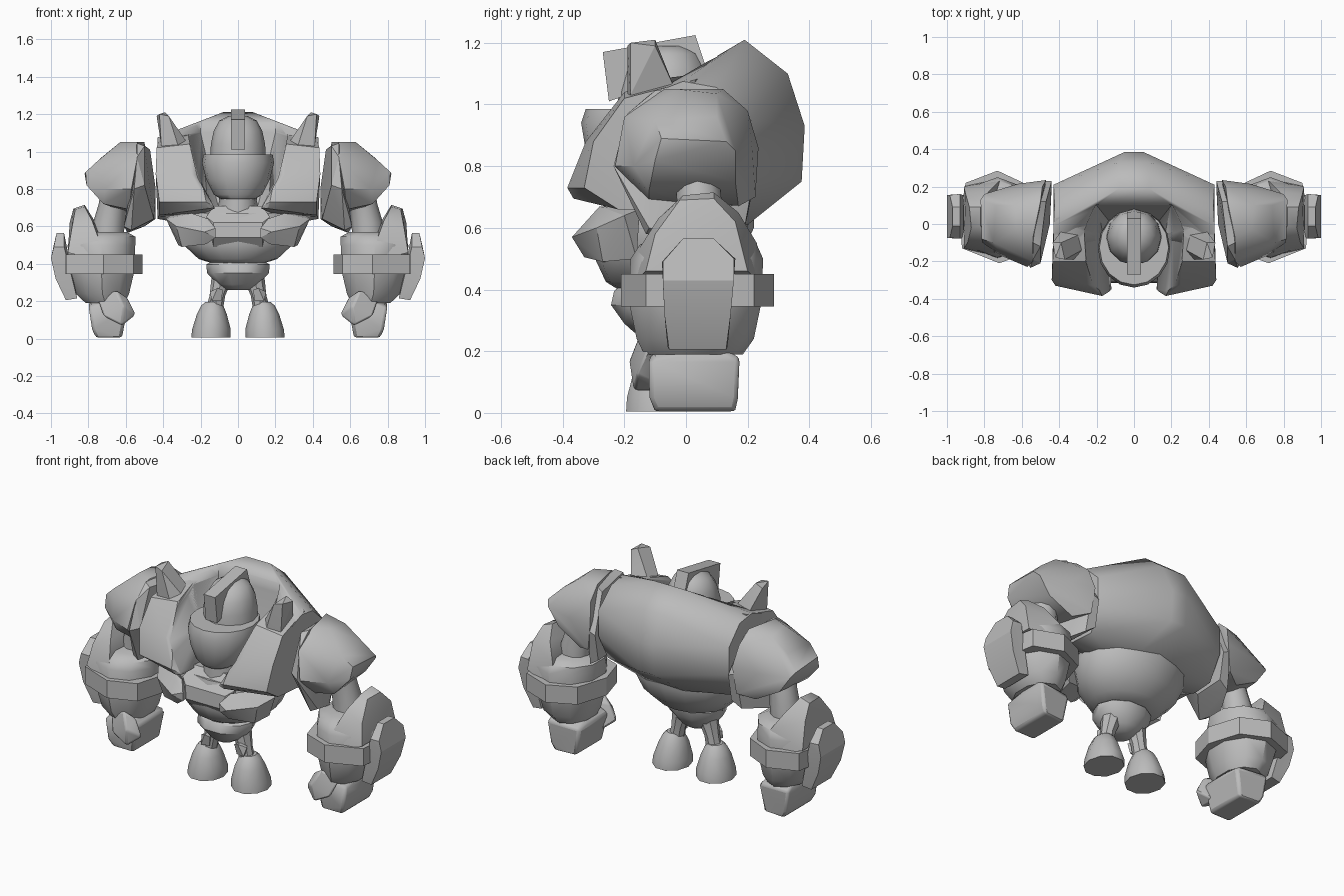
import bpy, bmesh, math

grey = bpy.data.materials.new("stone_grey")
grey.diffuse_color = (0.5, 0.5, 0.5, 1)


def finish(name, bm, mirror=False, bevel=0.0, angle=35, cutter=None):
    bmesh.ops.recalc_face_normals(bm, faces=bm.faces[:])
    me = bpy.data.meshes.new(name)
    bm.to_mesh(me)
    bm.free()
    me.materials.append(grey)
    ob = bpy.data.objects.new(name, me)
    bpy.context.collection.objects.link(ob)
    bpy.ops.object.select_all(action='DESELECT')
    ob.select_set(True)
    bpy.context.view_layer.objects.active = ob
    bpy.ops.object.shade_smooth_by_angle(angle=math.radians(angle))
    if cutter:
        c = ob.modifiers.new("hollow", 'BOOLEAN')
        c.operation, c.object, c.solver = 'DIFFERENCE', cutter, 'EXACT'
    if bevel:
        b = ob.modifiers.new("soft_edges", 'BEVEL')
        b.width, b.segments = bevel, 2
        b.limit_method, b.angle_limit = 'ANGLE', math.radians(25)
    if mirror:
        ob.modifiers.new("mirror", 'MIRROR').use_mirror_merge = False
    return ob


def hull(name, pts, sym=False, mirror=False, bevel=0.0, angle=35, cutter=None):
    """Faceted solid around points; sym doubles them across x = 0."""
    bm = bmesh.new()
    for x, y, z in pts:
        bm.verts.new((x, y, z))
        if sym:
            bm.verts.new((-x, y, z))
    r = bmesh.ops.convex_hull(bm, input=bm.verts[:])
    junk = {g for g in r["geom_interior"] + r["geom_unused"] if isinstance(g, bmesh.types.BMVert)}
    bmesh.ops.delete(bm, geom=list(junk), context='VERTS')
    bmesh.ops.dissolve_limit(bm, angle_limit=math.radians(4), verts=bm.verts[:], edges=bm.edges[:])
    return finish(name, bm, mirror, bevel, angle, cutter)


def loft(name, rings, n=12, mirror=False, angle=40, turn=0.0):
    """Stacked ellipses, each (x, y, z, rx, ry)."""
    bm = bmesh.new()
    loops = []
    for x, y, z, rx, ry in rings:
        a = [2 * math.pi * (i + turn) / n for i in range(n)]
        loops.append([bm.verts.new((x + rx * math.cos(t), y + ry * math.sin(t), z)) for t in a])
    for lo, hi in zip(loops, loops[1:]):
        for i in range(n):
            bm.faces.new((lo[i], lo[(i + 1) % n], hi[(i + 1) % n], hi[i]))
    bm.faces.new(loops[0][::-1])
    bm.faces.new(loops[-1])
    return finish(name, bm, mirror, 0, angle)


# Cutter for the hollow that holds the head
cavity = hull("head_cavity_cutter", [
    (.21, .11, 1.3), (.3, -.03, 1.3), (.3, -.6, 1.3), (.2, .1, 1.1), (.265, -.03, 1.08),
    (.265, -.6, 1.08), (.22, -.6, .86), (.21, -.05, .86), (.09, -.04, .64), (.09, -.6, .64)],
    sym=True)
cavity.hide_render = True
cavity.hide_viewport = True

# Hunched back
hull("back_shell", [
    (.08, .19, 1.21), (.16, .09, 1.12), (.08, .33, 1.1), (.05, .385, .93), (.05, .375, .75),
    (.12, .2, .61), (.1, 0, .58), (.25, .12, 1.14), (.43, -.01, 1.075), (.425, .1, 1.055),
    (.43, .21, .95), (.43, .21, .79), (.42, .14, .64), (.43, 0, .64), (.42, -.08, .66),
    (.43, -.1, 1.04)], sym=True, angle=45, cutter=cavity)

# Chest panels either side of the head
hull("chest_panel", [
    (.18, .1, 1.11), (.42, .03, 1.08), (.25, -.05, 1.09), (.435, -.2, 1.02), (.26, -.2, 1.04),
    (.44, -.3, .88), (.25, -.325, .88), (.2, -.32, .88), (.42, -.33, .73), (.17, -.385, .73),
    (.115, -.35, .7), (.16, -.365, .695), (.2, -.15, .66), (.42, -.22, .66), (.43, 0, .65),
    (.12, -.1, .7)], mirror=True, angle=25, cutter=cavity)

# Horns on the panels
hull("shoulder_horn", [
    (.28, -.14, 1.06), (.3, -.06, 1.08), (.39, -.04, 1.06), (.41, -.18, 1.03), (.32, -.19, 1.03),
    (.37, -.19, 1.19), (.42, -.18, 1.2), (.435, -.1, 1.19), (.39, -.1, 1.21)],
    mirror=True, angle=20)

# Head: neck, jaw, helmet, crest
loft("neck", [(0, -.13, .6, .13, .13), (0, -.13, .74, .1, .13), (0, -.12, .9, .12, .13)])
loft("jaw", [(0, -.19, .745, .09, .09), (0, -.18, .77, .13, .12), (0, -.16, .85, .17, .165),
             (0, -.13, .94, .193, .21), (0, -.125, .985, .185, .2)], n=16)
loft("helmet", [(0, -.07, .95, .15, .15), (0, -.07, 1.04, .145, .15), (0, -.065, 1.11, .13, .135),
                (0, -.06, 1.165, .1, .1), (0, -.055, 1.19, .05, .05)], n=12)
hull("helmet_crest", [(.038, -.27, 1.17), (.038, .03, 1.225), (.038, .065, 1.12), (.038, -.25, 1.01)],
     sym=True)

# Belly and waist
loft("belly", [(0, -.09, .4, .13, .13), (0, -.08, .425, .21, .18), (0, -.06, .5, .29, .235),
               (0, -.04, .6, .33, .26), (0, -.03, .67, .32, .25)], n=16)
hull("chest_plate", [(.12, -.35, .59), (.16, -.3, .64), (.385, -.2, .64), (.32, -.16, .5),
                     (.3, -.27, .49), (.17, -.33, .505), (.12, -.345, .54), (.36, -.15, .66),
                     (.33, -.29, .6), (.18, -.37, .57), (.25, -.28, .67), (.14, -.22, .54)],
     mirror=True, angle=25)
hull("chest_center", [(.13, -.31, .62), (.13, -.315, .54), (.13, -.27, .49), (.13, -.23, .71),
                      (.17, -.28, .65), (.13, -.1, .7), (.12, -.15, .48)], sym=True)
loft("pelvis", [(0, -.11, .26, .06, .06), (0, -.11, .29, .11, .095), (0, -.11, .35, .165, .14),
                (0, -.1, .395, .17, .14), (0, -.1, .42, .13, .11)], n=10)

# Legs and feet
loft("thigh", [(.125, -.09, .16, .045, .045), (.11, -.09, .23, .042, .042),
               (.08, -.09, .34, .06, .06)], n=8, mirror=True)
hull("knee_pad", [(.08, -.15, .26), (.11, -.16, .27), (.15, -.13, .25), (.14, -.15, .2),
                  (.09, -.14, .2), (.11, -.08, .27), (.12, -.08, .2)], mirror=True)
loft("foot", [(.145, -.08, .005, .105, .12), (.142, -.08, .05, .103, .117), (.14, -.085, .13, .08, .09),
              (.138, -.085, .175, .06, .065), (.135, -.085, .195, .04, .045)], n=10, mirror=True)

# Shoulders: inner flange and outer cap
hull("shoulder_flange", [
    (.5, -.12, 1.03), (.47, .12, 1.01), (.44, .23, .8), (.44, .2, .64), (.49, .23, .82),
    (.5, -.21, .82), (.555, -.235, .8), (.54, -.19, .97), (.54, -.1, 1.045), (.51, .12, 1.04),
    (.57, -.13, .58), (.61, -.12, .6), (.5, .19, .6), (.45, 0, .64), (.59, .02, .565)],
    mirror=True, angle=25)
hull("shoulder_cap", [
    (.54, -.07, 1.05), (.63, -.03, 1.05), (.5, .12, 1.05), (.64, .1, 1.035), (.54, -.2, .96),
    (.47, .235, .86), (.49, .2, .98), (.62, .215, .85), (.49, .225, .7), (.57, -.23, .8),
    (.71, -.17, .8), (.75, -.1, .95), (.74, .1, .96), (.815, -.08, .89), (.82, .13, .88),
    (.81, -.1, .82), (.8, .16, .85), (.72, -.12, .72), (.73, .16, .75), (.58, .17, .67),
    (.58, -.12, .69)], mirror=True, angle=40)

# Arms
loft("upper_arm", [(.7, .05, .5, .085, .08), (.69, .05, .62, .085, .08), (.67, .04, .72, .075, .075),
                   (.65, .03, .8, .08, .08)], n=10, mirror=True)
loft("forearm", [(.71, .025, .19, .11, .16), (.725, .03, .24, .15, .19), (.73, .03, .36, .185, .215),
                 (.73, .035, .5, .19, .215), (.72, .04, .545, .18, .19), (.71, .045, .57, .12, .14)],
     n=10, mirror=True, turn=.5)
hull("elbow_guard", [
    (.82, -.01, .705), (.87, -.02, .69), (.82, .09, .715), (.88, .09, .695), (.78, -.09, .63),
    (.78, .17, .65), (.89, -.1, .58), (.9, .16, .62), (.91, -.13, .46), (.91, .2, .46),
    (.74, -.16, .52), (.72, .23, .55), (.76, -.17, .42), (.74, .24, .42)], mirror=True, angle=45)
hull("wrist_band", [(x, y, z) for z in (.345, .45) for x, y in (
    (.73, .285), (.9, .22), (.93, .05), (.92, -.13), (.72, -.21), (.56, -.15), (.51, .02),
    (.57, .21))], mirror=True, angle=25)
hull("arm_shield", [
    (.97, -.01, .565), (.97, .09, .565), (.985, -.075, .49), (.985, .155, .5), (1, -.075, .43),
    (1, .155, .43), (.975, -.07, .32), (.975, .145, .32), (.92, -.055, .205), (.92, .13, .205),
    (.93, -.01, .565), (.93, .09, .565), (.93, -.078, .49), (.93, .16, .5), (.86, -.06, .215),
    (.86, .135, .215)], mirror=True, angle=25)

# Fists and thumbs
hull("fist", [
    (.62, -.1, .005), (.62, .15, .005), (.76, -.1, .005), (.76, .16, .005), (.59, -.12, .17),
    (.59, .16, .17), (.8, -.12, .18), (.8, .175, .18), (.65, -.08, .22), (.78, .1, .22),
    (.78, -.12, .05), (.78, .17, .05)], mirror=True, bevel=.015, angle=50)
hull("thumb", [
    (.545, -.13, .13), (.62, -.17, .07), (.72, -.16, .12), (.75, -.12, .21), (.65, -.15, .26),
    (.59, -.12, .22), (.61, -.185, .17), (.62, -.06, .07), (.73, -.06, .23)],
    mirror=True, bevel=.01, angle=40)
